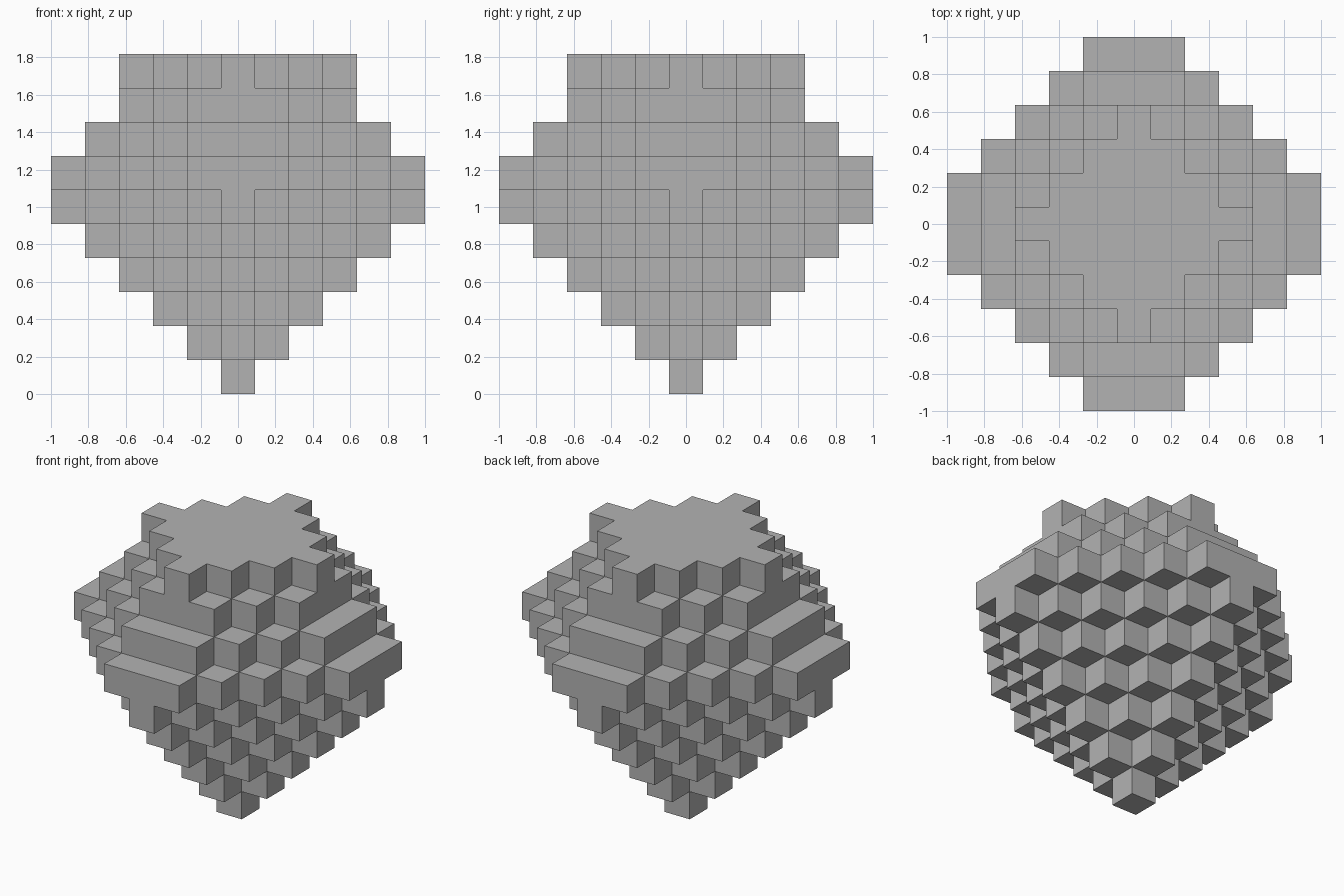
import bpy
import bmesh
from mathutils import Vector

if "Cube" in bpy.data.objects:
    bpy.data.objects.remove(bpy.data.objects["Cube"], do_unlink=True)

UNIT = 2 / 11  # edge of one block

# One grey for the whole solid
grey = bpy.data.materials.new("stone_grey")
grey.use_nodes = True
colour = (0.45, 0.45, 0.45, 1)
grey.diffuse_color = colour
grey.node_tree.nodes["Principled BSDF"].inputs["Base Color"].default_value = colour

# Each layer is a stepped diamond: (diagonal reach, straight reach), bottom to top
layers = [(r, r) for r in range(6)] + [(6, 5), (5, 4), (4, 3), (3, 3)]
blocks = {
    (x, y, z)
    for z, (diagonal, straight) in enumerate(layers)
    for x in range(-straight, straight + 1)
    for y in range(-straight, straight + 1)
    if abs(x) + abs(y) <= diagonal
}

# Keep only the block sides that face open air
bm = bmesh.new()
for block in blocks:
    centre = Vector(block) + Vector((0, 0, 0.5))
    for axis in range(3):
        for sign in (-1, 1):
            normal = Vector((0, 0, 0))
            normal[axis] = sign
            neighbour = tuple(int(c) for c in Vector(block) + normal)
            if neighbour in blocks:
                continue
            u = Vector((0, 0, 0))
            u[(axis + 1) % 3] = 0.5
            v = normal.cross(u)
            middle = centre + normal / 2
            corners = (middle - u - v, middle + u - v, middle + u + v, middle - u + v)
            bm.faces.new([bm.verts.new(c * UNIT) for c in corners])

# Weld the sides and merge flat neighbours into whole facets
bmesh.ops.remove_doubles(bm, verts=bm.verts, dist=0.001)
bmesh.ops.dissolve_limit(bm, angle_limit=0.01, verts=bm.verts, edges=bm.edges)

mesh = bpy.data.meshes.new("stepped_gem")
bm.to_mesh(mesh)
bm.free()
mesh.materials.append(grey)
gem = bpy.data.objects.new("stepped_gem", mesh)
bpy.context.collection.objects.link(gem)
